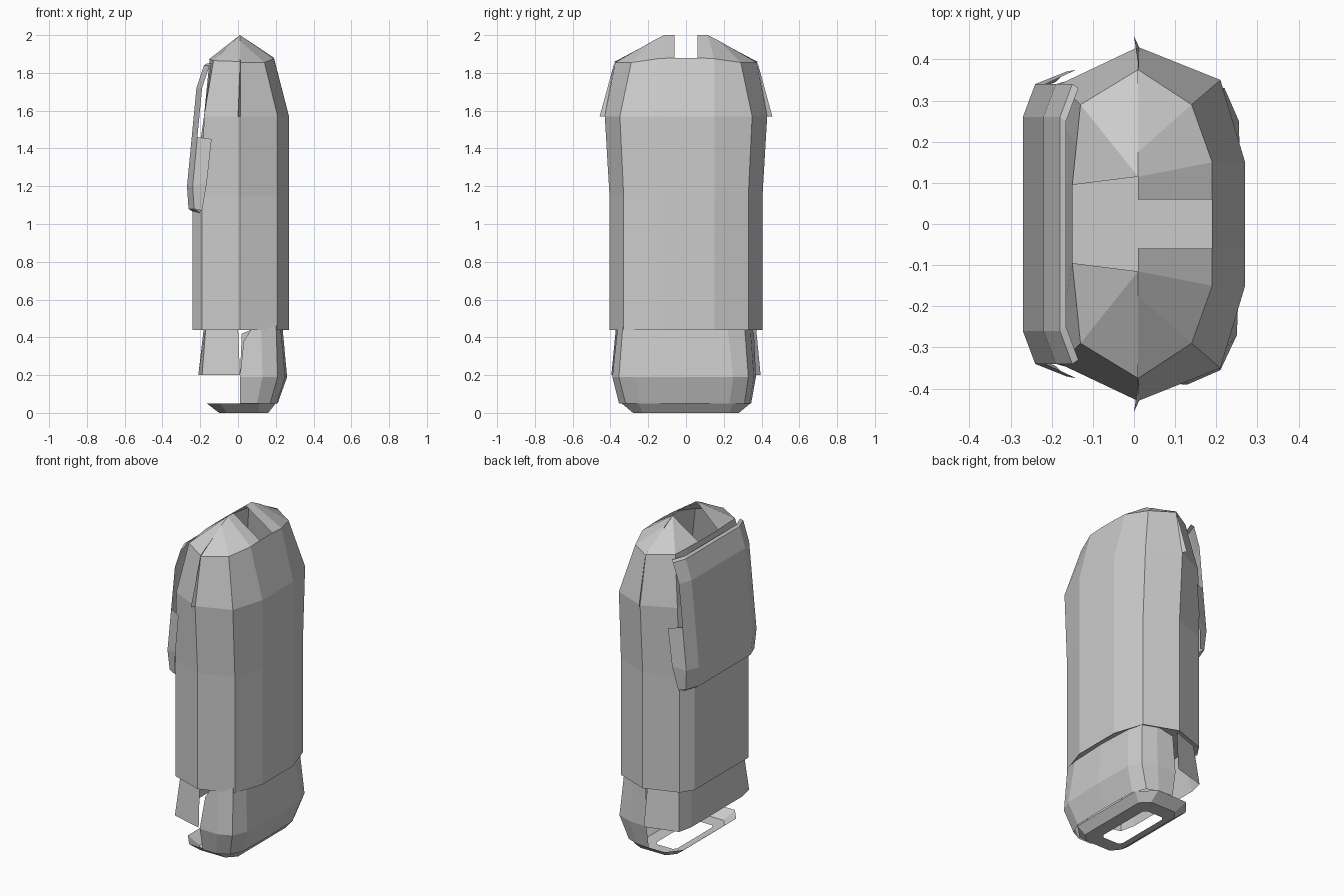
import bpy, bmesh

if "Cube" in bpy.data.objects:
    bpy.data.objects.remove(bpy.data.objects["Cube"])


def make(name, strips):
    """Each strip is (list of rows of points, closed); neighbouring rows are joined with quads."""
    bm = bmesh.new()
    for rows, closed in strips:
        grid = [[bm.verts.new(p) for p in r] for r in rows]
        for a, b in zip(grid, grid[1:]):
            n = len(a)
            for i in range(n if closed else n - 1):
                j = (i + 1) % n
                bm.faces.new((a[i], a[j], b[j], b[i]))
    bmesh.ops.remove_doubles(bm, verts=bm.verts, dist=0.0005)
    bmesh.ops.recalc_face_normals(bm, faces=bm.faces)
    me = bpy.data.meshes.new(name)
    bm.to_mesh(me)
    bm.free()
    ob = bpy.data.objects.new(name, me)
    bpy.context.collection.objects.link(ob)
    return ob


def flip(row):
    return [(x, -y, z) for x, y, z in row]


def both(row):
    """Full row from its +y half, running from the -y end to the +y end."""
    return flip(row)[::-1] + row


def level(z, pts):
    return both([(x, y, z) for x, y in pts])


# Right half of the body
right_rim = [(.19, .06, 1.88), (.19, .15, 1.875), (.14, .29, 1.855), (.01, .375, 1.855)]
right_rows = [
    level(.44, [(.27, .06), (.27, .15), (.21, .33), (.01, .405)]),
    level(1.15, [(.27, .06), (.27, .15), (.21, .33), (.01, .405)]),
    level(1.57, [(.27, .06), (.27, .15), (.21, .35), (.01, .43)]),
    both(right_rim),
]
make("body_right", [(right_rows, False)])

# Left half of the body
left_rim = [(-.15, .095, 1.875), (-.13, .29, 1.865), (.01, .375, 1.86)]
left_rows = [
    level(.44, [(-.24, .1), (-.24, .26), (-.19, .335), (.01, .405)]),
    level(1.15, [(-.24, .1), (-.24, .26), (-.19, .335), (.01, .405)]),
    level(1.57, [(-.18, .1), (-.18, .26), (-.18, .34), (.01, .43)]),
    both([left_rim[0], (-.14, .19, 1.87)] + left_rim[1:]),
]
make("body_left", [(left_rows, False)])

# Sloping top flaps, with an open slot between them
right_ridge = [(.01, .06, 2), (.01, .115, 2), (.01, .175, 1.97), (.01, .375, 1.855)]
left_ridge = [(.01, .115, 2), (.01, .115, 2), (.01, .375, 1.86)]
for side, f in (("back", lambda r: r), ("front", flip)):
    make("top_flap_right_" + side, [([f(right_rim), f(right_ridge)], False)])
    make("top_flap_left_" + side, [([f(left_rim), f(left_ridge)], False)])
    # Thin fin on the seam
    fin = [[(.012, .375, 1.87), (.012, .375, 1.87)], [(.012, .43, 1.57), (.0, .457, 1.57)]]
    make("seam_fin_" + side, [([f(r) for r in fin], False)])

# Inner floor of the body
make("inner_floor", [([level(.45, [(.27, .15), (.21, .33), (.01, .40)]),
                       level(.45, [(-.24, .26), (-.19, .335), (.01, .40)])], False)])

# Raised panel on the left side, with chamfered edges
panel = []
for x, z, w in ((-.165, 1.85, .25), (-.18, 1.84, .26), (-.22, 1.72, .26), (-.27, 1.2, .26),
                (-.262, 1.08, .25), (-.2, 1.04, .24)):
    panel.append(both([(x, w, z), (x + .03, w + .08, z)]))
make("side_panel", [(panel, False)])

# Side tabs of the panel
tab = [[(-.215, .34, 1.46), (-.14, .375, 1.45)],
       [(-.24, .34, 1.2), (-.165, .37, 1.22)],
       [(-.232, .33, 1.08), (-.19, .345, 1.07)]]
make("panel_tab_back", [(tab, False)])
make("panel_tab_front", [([flip(r) for r in tab], False)])


# Lower shell, right side, a little askew
def skew(z, front, back):
    return [(x, y, z) for x, y in front + back]


shell = [
    [(.03, -.36, .38), (.12, -.355, .52), (.20, -.33, .52), (.225, -.24, .46),
     (.235, 0, .46), (.225, .22, .46), (.20, .31, .46), (.12, .34, .46), (.02, .36, .42)],
    skew(.19, [(.01, -.385), (.13, -.39), (.21, -.355), (.25, -.27), (.26, 0)],
         [(.255, .25), (.22, .33), (.13, .36), (.01, .37)]),
    skew(.05, [(.01, -.355), (.10, -.355), (.17, -.32), (.205, -.24), (.21, 0)],
         [(.205, .23), (.17, .31), (.10, .335), (.01, .345)]),
]
make("lower_shell_right", [(shell, False)])

# Lower shell, left side, ending above the sole
make("lower_shell_left", [([
    level(.46, [(-.18, .2), (-.17, .31), (.0, .37)]),
    level(.20, [(-.21, .25), (-.19, .34), (-.09, .39), (.01, .395)][:2] + [(.01, .395)]),
], False)])


# Sole: a sloped rim around an open floor
def loop(z, x0, x1, y, c):
    return [(x0, -y + c, z), (x0 + c * .8, -y, z), (x1 - c, -y, z), (x1, -y + c, z),
            (x1, y - c, z), (x1 - c, y, z), (x0 + c * .8, y, z), (x0, y - c, z)]


make("sole", [([loop(.05, -.165, .20, .34, .09),
                loop(0, -.10, .16, .28, .05),
                loop(0, -.06, .08, .19, .02)], True)])
